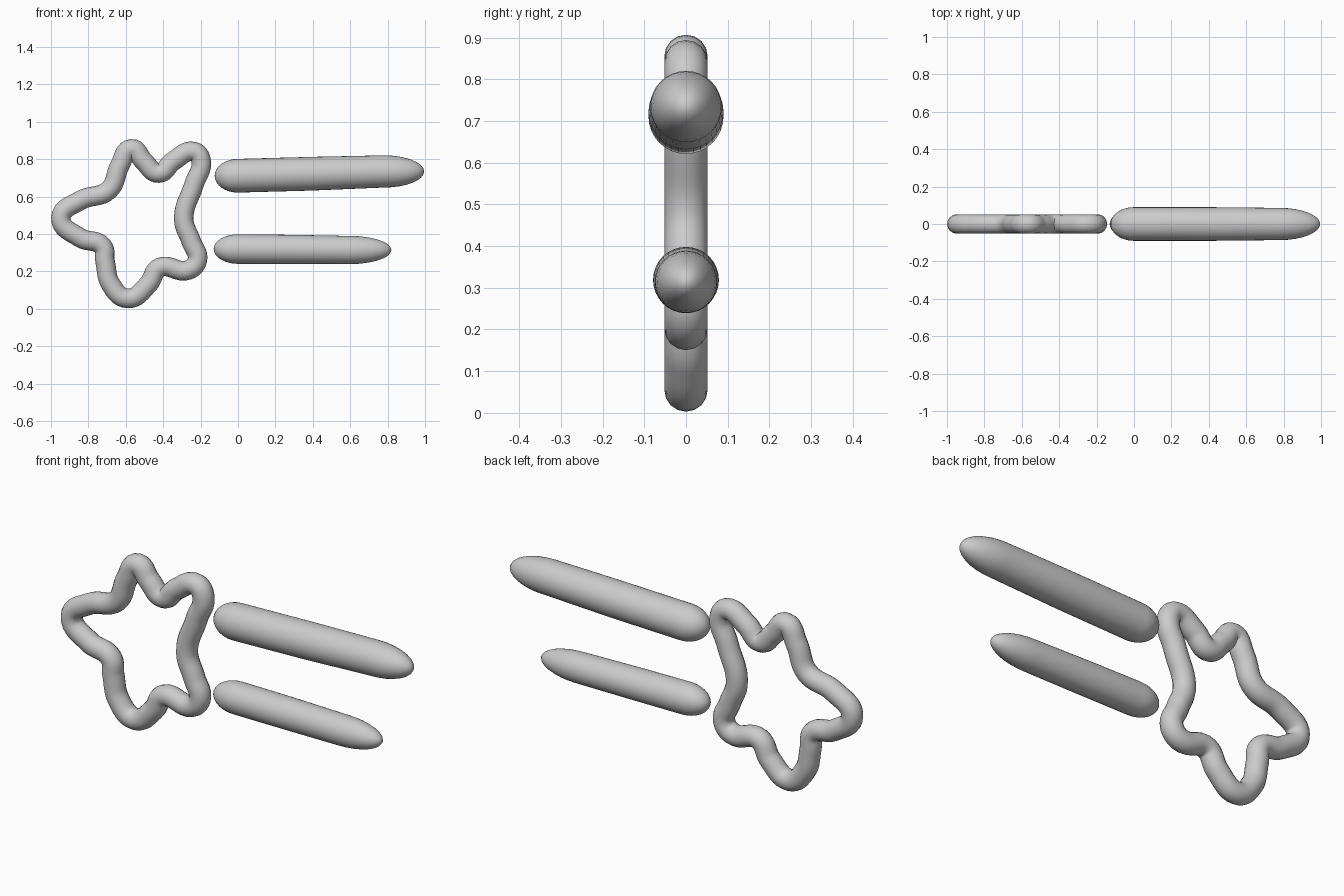
import bpy, bmesh, math
from mathutils import Vector

if "Cube" in bpy.data.objects:
    bpy.data.objects.remove(bpy.data.objects["Cube"])


def star_tube(name, pts, radius):
    # closed smooth curve in the xz plane with a round bevel
    cu = bpy.data.curves.new(name + "_path", 'CURVE')
    cu.dimensions = '3D'
    cu.bevel_depth = radius
    cu.bevel_resolution = 6
    cu.resolution_u = 8
    sp = cu.splines.new('BEZIER')
    sp.bezier_points.add(len(pts) - 1)
    sp.use_cyclic_u = True
    for bp, (x, z) in zip(sp.bezier_points, pts):
        bp.co = (x, 0, z)
        bp.handle_left_type = bp.handle_right_type = 'AUTO'
    ob = bpy.data.objects.new(name, cu)
    bpy.context.collection.objects.link(ob)
    bpy.context.view_layer.objects.active = ob
    ob.select_set(True)
    bpy.ops.object.convert(target='MESH')
    bpy.ops.object.shade_smooth()
    ob.select_set(False)


def trail(name, stations, cap_start, cap_end, seg=32, n=8):
    # round bar along x; stations are (x, z, radius), with elliptical ends
    (x0, z0, r0), (x1, z1, r1) = stations[0], stations[-1]
    rings = []
    for i in range(1, n):
        a = math.pi / 2 * i / n
        rings.append((x0 - cap_start * math.cos(a), z0, r0 * math.sin(a)))
    rings += stations
    for i in range(1, n):
        a = math.pi / 2 * i / n
        rings.append((x1 + cap_end * math.sin(a), z1, r1 * math.cos(a)))
    bm = bmesh.new()
    loops = [[bm.verts.new((x, r * math.cos(2 * math.pi * k / seg),
                            z + r * math.sin(2 * math.pi * k / seg)))
              for k in range(seg)] for x, z, r in rings]
    for a, b in zip(loops, loops[1:]):
        for k in range(seg):
            bm.faces.new((a[k], a[(k + 1) % seg], b[(k + 1) % seg], b[k]))
    for loop, tip in ((loops[0], (x0 - cap_start, 0, z0)),
                      (loops[-1], (x1 + cap_end, 0, z1))):
        v = bm.verts.new(Vector(tip))
        for k in range(seg):
            bm.faces.new((loop[k], loop[(k + 1) % seg], v))
    bmesh.ops.recalc_face_normals(bm, faces=bm.faces)
    for f in bm.faces:
        f.smooth = True
    me = bpy.data.meshes.new(name)
    bm.to_mesh(me)
    bm.free()
    bpy.context.collection.objects.link(bpy.data.objects.new(name, me))


# hand-drawn five-pointed star outline, clockwise from the top point
star_tube("star_outline", [
    (-0.57, 0.855), (-0.505, 0.79), (-0.425, 0.725), (-0.345, 0.79),
    (-0.235, 0.84), (-0.197, 0.79), (-0.235, 0.665), (-0.29, 0.48),
    (-0.25, 0.36), (-0.217, 0.26), (-0.265, 0.207), (-0.42, 0.22),
    (-0.48, 0.13), (-0.59, 0.055), (-0.68, 0.13), (-0.71, 0.25),
    (-0.725, 0.335), (-0.845, 0.38), (-0.947, 0.485), (-0.845, 0.578),
    (-0.69, 0.635), (-0.63, 0.77)], 0.052)

# two trailing streaks
trail("upper_streak", [(0.0, 0.711, 0.09), (0.4, 0.722, 0.09),
                       (0.78, 0.734, 0.086)], 0.125, 0.215)
trail("lower_streak", [(0.0, 0.319, 0.079), (0.3, 0.317, 0.078),
                       (0.6, 0.314, 0.075)], 0.13, 0.22)
